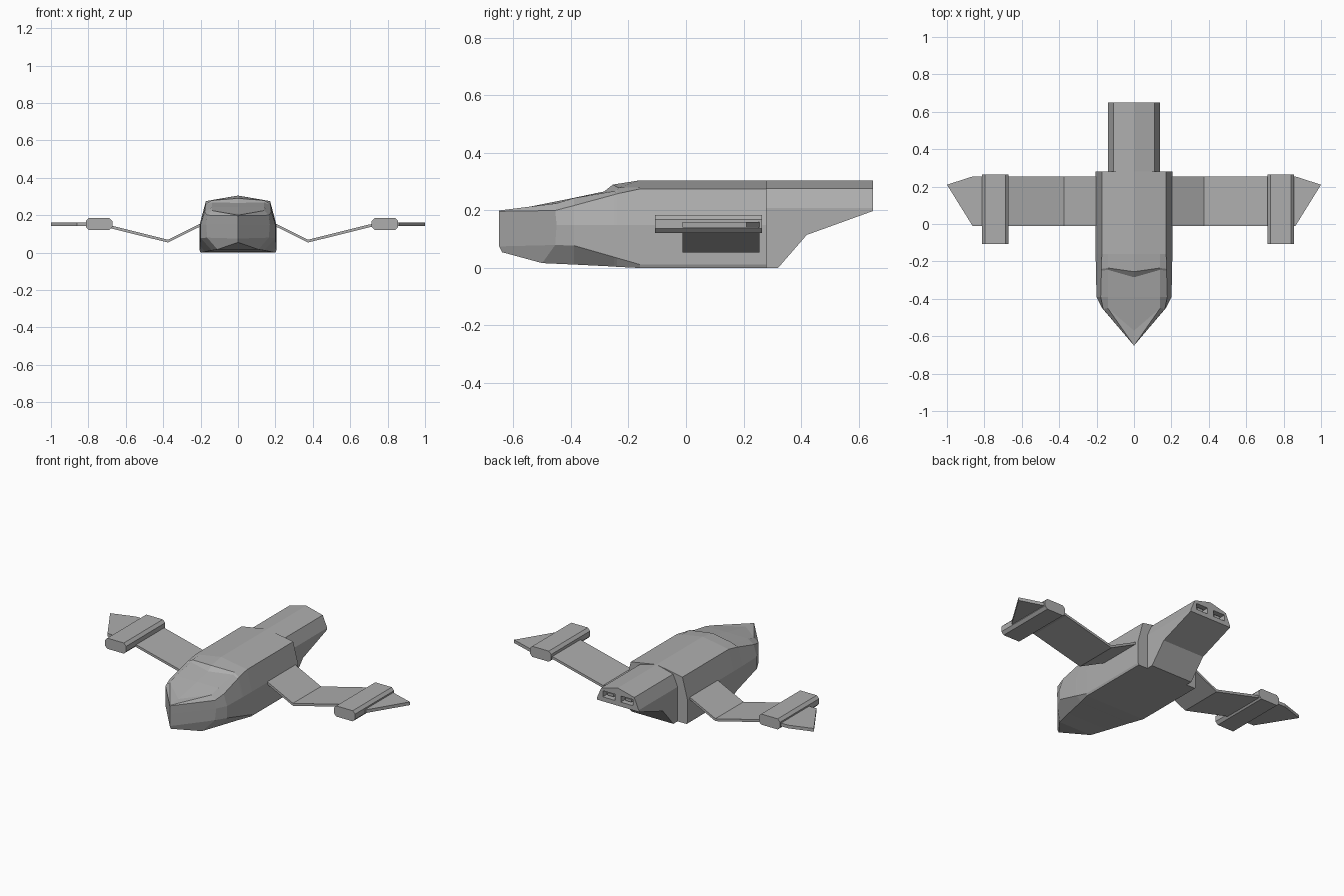
import bpy, bmesh

if "Cube" in bpy.data.objects:
    bpy.data.objects.remove(bpy.data.objects["Cube"])

grey = bpy.data.materials.new("hull grey")
grey.diffuse_color = (0.42, 0.42, 0.42, 1)
grey.use_nodes = True
grey.node_tree.nodes["Principled BSDF"].inputs["Base Color"].default_value = grey.diffuse_color


def finish(name, bm):
    bmesh.ops.remove_doubles(bm, verts=bm.verts, dist=0.0005)
    bmesh.ops.recalc_face_normals(bm, faces=bm.faces)
    me = bpy.data.meshes.new(name)
    bm.to_mesh(me)
    bm.free()
    me.materials.append(grey)
    ob = bpy.data.objects.new(name, me)
    bpy.context.collection.objects.link(ob)
    return ob


def loft(name, stations):
    """Skin half sections (bottom centre to top centre), mirrored in x, ends capped."""
    bm = bmesh.new()
    for s in (1, -1):
        rows = [[bm.verts.new((s * x, y, z)) for x, y, z in st] for st in stations]
        for a, b in zip(rows, rows[1:]):
            for i in range(len(a) - 1):
                bm.faces.new((a[i], a[i + 1], b[i + 1], b[i]))
        for row in (rows[0], rows[-1]):
            if max(abs(v.co.x) for v in row) > 0.01:
                bm.faces.new(row)
    bmesh.ops.dissolve_degenerate(bm, dist=0.0005, edges=bm.edges)
    return finish(name, bm)


def prism(name, pts, axis, lo, hi):
    """Extrude a 2D outline along y (points x,z) or z (points x,y)."""
    bm = bmesh.new()
    place = (lambda p, t: (p[0], t, p[1])) if axis == 'y' else (lambda p, t: (p[0], p[1], t))
    a = [bm.verts.new(place(p, lo)) for p in pts]
    b = [bm.verts.new(place(p, hi)) for p in pts]
    bm.faces.new(a)
    bm.faces.new(b)
    for i in range(len(pts)):
        j = (i + 1) % len(pts)
        bm.faces.new((a[i], a[j], b[j], b[i]))
    return finish(name, bm)


def box(name, x0, x1, y0, y1, z0, z1):
    return prism(name, [(x0, z0), (x1, z0), (x1, z1), (x0, z1)], 'y', y0, y1)


# main hull: keel, chine, low side, mid side, shoulder, canopy edge, ridge
def body(y):
    return [(0, y, 0), (.2, y, 0), (.205, y, .012), (.205, y, .15),
            (.172, y, .275), (.14, y, .281), (0, y, .305)]


loft("main_hull", [
    [(0, -.64, .055), (0, -.64, .055), (0, -.65, .075), (0, -.65, .15),
     (0, -.65, .197), (0, -.65, .2), (0, -.65, .2)],
    [(0, -.5, .017), (.11, -.5, .017), (.165, -.455, .08), (.17, -.45, .15),
     (.165, -.455, .2), (.14, -.45, .225), (0, -.57, .208)],
    [(0, -.39, .012), (.14, -.39, .012), (.2, -.39, .078), (.2, -.39, .15),
     (.178, -.39, .217), (.14, -.39, .243), (0, -.39, .244)],
    [(0, -.25, .005), (.175, -.25, .005), (.203, -.25, .038), (.204, -.25, .15),
     (.174, -.25, .255), (.14, -.245, .268), (0, -.285, .266)],
    [(0, -.24, .004), (.178, -.24, .004), (.203, -.24, .035), (.204, -.24, .15),
     (.174, -.24, .258), (.14, -.235, .279), (0, -.255, .29)],
    body(-.16), body(.28)])

# tail boom with rising underside
tail = loft("tail_boom", [
    [(0, y, zb), (.14, y, zb), (.14, y, .208), (.11, y, .277), (0, y, .305)]
    for y, zb in ((.27, 0), (.32, 0), (.42, .115), (.65, .198))])

# recessed exhaust slots in the tail face
for side, s in (("right", 1), ("left", -1)):
    cut = box("exhaust_cutter_" + side, s * .02, s * .1, .61, .7, .225, .262)
    cut.hide_render = True
    cut.hide_viewport = True
    mod = tail.modifiers.new("slot_" + side, 'BOOLEAN')
    mod.operation = 'DIFFERENCE'
    mod.solver = 'EXACT'
    mod.object = cut
    box("exhaust_vane_" + side, s * .04, s * .08, .6, .635, .235, .25)

# gull wings, wing-tip plates and pods (the pods sit at different spans)
for side, s, pod in (("right", 1, .785), ("left", -1, .742)):
    top = [(.15, .182), (.205, .153), (.375, .069), (.7, .15), (.76, .16)]
    low = [(x, z - .015) for x, z in reversed(top)]
    prism("wing_" + side, [(s * x, z) for x, z in top + low], 'y', -.012, .255)
    tip = [(.72, -.012), (.862, -.012), (1, .21), (.86, .255), (.72, .255)]
    prism("wing_tip_" + side, [(s * x, y) for x, y in tip], 'z', .141, .16)
    w, h, c = .071, .032, .016
    sec = [(-w, c - h), (c - w, -h), (w - c, -h), (w, c - h),
           (w, h - c), (w - c, h), (c - w, h), (-w, h - c)]
    prism("wing_pod_" + side, [(s * pod + x, .153 + z) for x, z in sec], 'y', -.107, .265)
